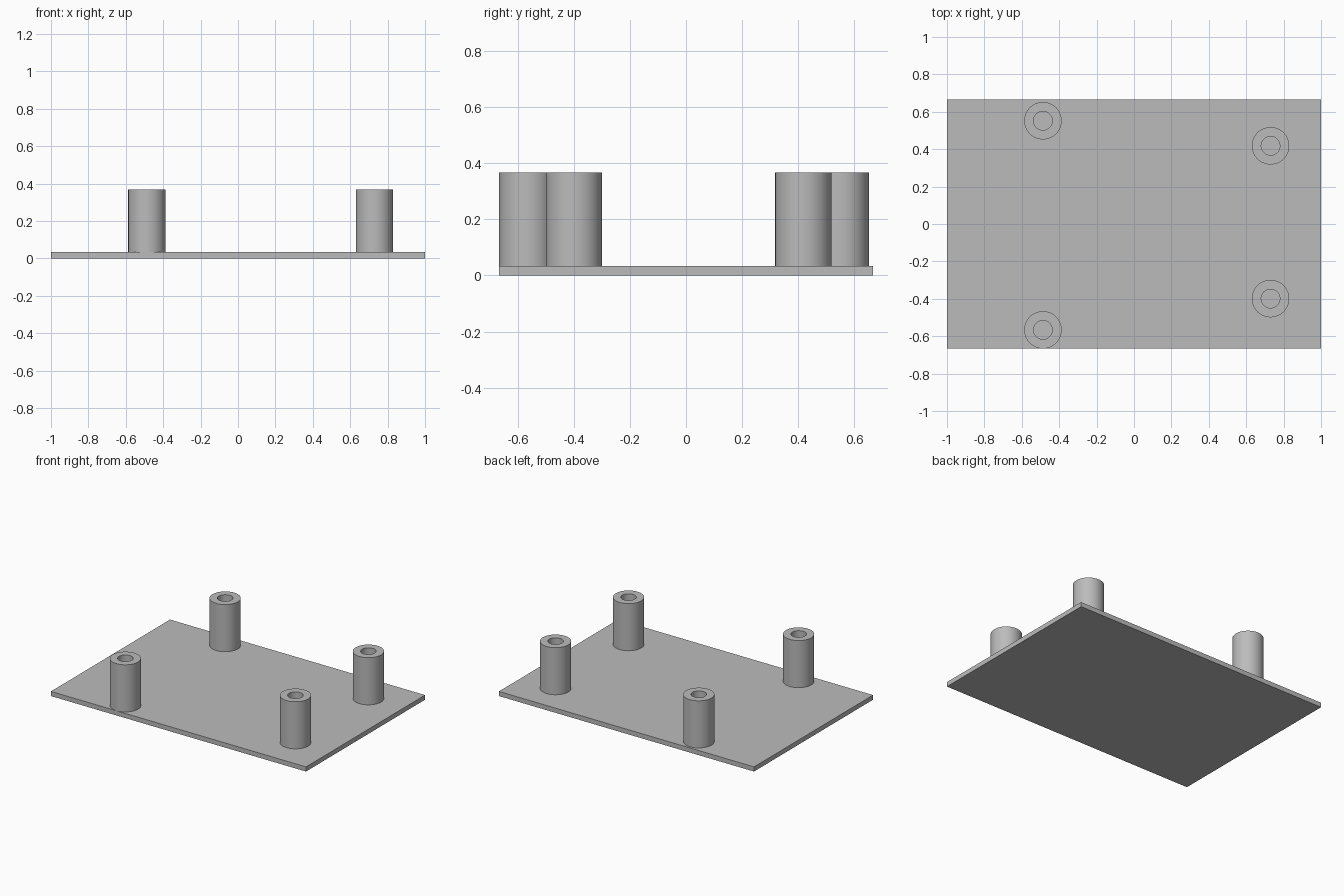
import bpy
import bmesh
from math import cos, sin, tau, radians

cube = bpy.data.objects.get("Cube")
if cube:
    bpy.data.objects.remove(cube, do_unlink=True)

PLATE = (2.0, 1.333, 0.033)
TOP = 0.367
OUTER, INNER = 0.1, 0.05
SIDES = 64

grey = bpy.data.materials.new("plain grey")
grey.use_nodes = True
colour = (0.5, 0.5, 0.5, 1)
grey.diffuse_color = colour
grey.node_tree.nodes["Principled BSDF"].inputs["Base Color"].default_value = colour


def finish(bm, name, location):
    bmesh.ops.recalc_face_normals(bm, faces=bm.faces)
    mesh = bpy.data.meshes.new(name)
    bm.to_mesh(mesh)
    bm.free()
    mesh.materials.append(grey)
    obj = bpy.data.objects.new(name, mesh)
    obj.location = location
    bpy.context.collection.objects.link(obj)
    return obj


def standoff(name, x, y):
    """Hollow round post, its foot sunk slightly into the plate."""
    bm = bmesh.new()
    foot = PLATE[2] - 0.01
    profile = [(OUTER, foot), (OUTER, TOP), (INNER, TOP), (INNER, foot)]
    rings = [[bm.verts.new((r * cos(tau * i / SIDES), r * sin(tau * i / SIDES), z))
              for i in range(SIDES)] for r, z in profile]
    for a, b in zip(rings, rings[1:] + rings[:1]):
        for i in range(SIDES):
            j = (i + 1) % SIDES
            bm.faces.new((a[i], a[j], b[j], b[i]))
    obj = finish(bm, name, (x, y, 0))
    bpy.ops.object.select_all(action='DESELECT')
    obj.select_set(True)
    bpy.context.view_layer.objects.active = obj
    bpy.ops.object.shade_smooth_by_angle(angle=radians(30))


# Base plate
bm = bmesh.new()
bmesh.ops.create_cube(bm, size=1)
bmesh.ops.scale(bm, vec=PLATE, verts=bm.verts)
finish(bm, "base_plate", (0, 0, PLATE[2] / 2))

# Four standoffs
standoff("back_right_standoff", -0.487, 0.552)
standoff("front_right_standoff", -0.487, -0.566)
standoff("back_left_standoff", 0.73, 0.418)
standoff("front_left_standoff", 0.73, -0.399)
